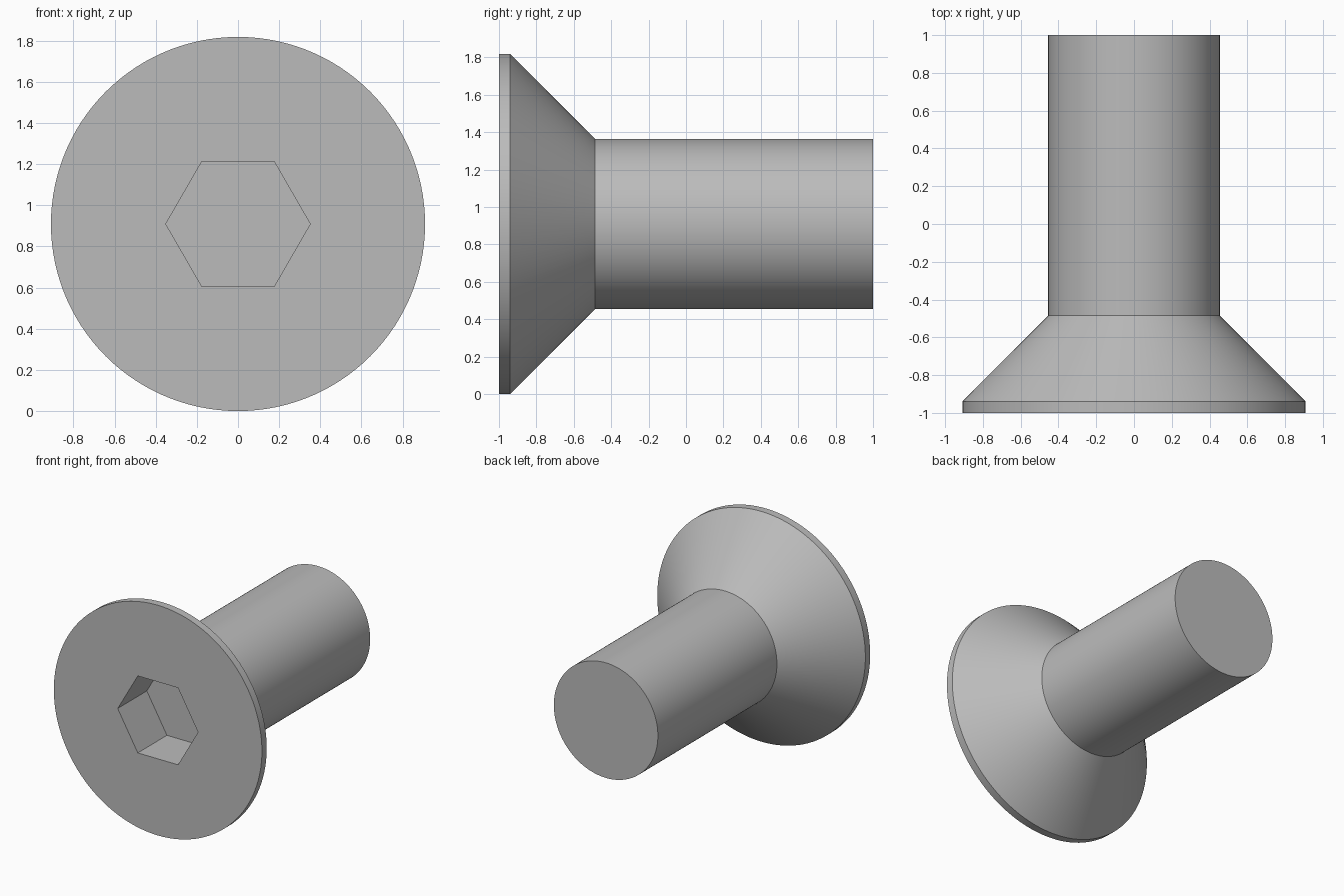
import bpy
import bmesh
from math import cos, sin, tau

if "Cube" in bpy.data.objects:
    bpy.data.objects.remove(bpy.data.objects["Cube"], do_unlink=True)

SCALE = 1 / 11          # one millimetre in model units
HEAD_R = 10 * SCALE
SHAFT_R = 5 * SCALE
RIM = 0.06              # cylindrical edge of the head
CONE = 5 * SCALE        # length of the 45 degree countersink
SOCKET_R = 0.351        # hexagon corner radius
SOCKET_DEPTH = 4 * SCALE
SEGMENTS = 120

steel = bpy.data.materials.new("steel grey")
steel.use_nodes = True
GREY = (0.5, 0.5, 0.5, 1)
steel.diffuse_color = GREY
steel.node_tree.nodes["Principled BSDF"].inputs["Base Color"].default_value = GREY

bm = bmesh.new()


def ring(radius, y, count):
    """Closed loop of vertices around the screw axis."""
    return [bm.verts.new((radius * cos(tau * i / count), y,
                          HEAD_R + radius * sin(tau * i / count)))
            for i in range(count)]


def wall(a, b):
    """Quads joining two loops of equal length."""
    n = len(a)
    for i in range(n):
        j = (i + 1) % n
        bm.faces.new((a[i], a[j], b[j], b[i]))


def loop_edges(loop):
    return [bm.edges.get((v, loop[i - 1])) for i, v in enumerate(loop)]


# Rim, countersunk cone and shaft
profile = [(HEAD_R, -1), (HEAD_R, -1 + RIM),
           (SHAFT_R, -1 + RIM + CONE), (SHAFT_R, 1)]
rings = [ring(r, y, SEGMENTS) for r, y in profile]
for a, b in zip(rings, rings[1:]):
    wall(a, b)
bm.faces.new(rings[-1])

# Hexagonal socket with a flat floor
mouth = ring(SOCKET_R, -1, 6)
floor = ring(SOCKET_R, -1 + SOCKET_DEPTH, 6)
wall(mouth, floor)
bm.faces.new(floor)

# Flat head face around the socket
bmesh.ops.triangle_fill(bm, use_beauty=True,
                        edges=loop_edges(rings[0]) + loop_edges(mouth))
bmesh.ops.recalc_face_normals(bm, faces=bm.faces)

mesh = bpy.data.meshes.new("countersunk_bolt")
bm.to_mesh(mesh)
bm.free()
mesh.materials.append(steel)
bolt = bpy.data.objects.new("countersunk_bolt", mesh)
bpy.context.collection.objects.link(bolt)

# Smooth round walls, crisp corners
bpy.ops.object.select_all(action="DESELECT")
bolt.select_set(True)
bpy.context.view_layer.objects.active = bolt
bpy.ops.object.shade_smooth_by_angle(angle=0.5)
